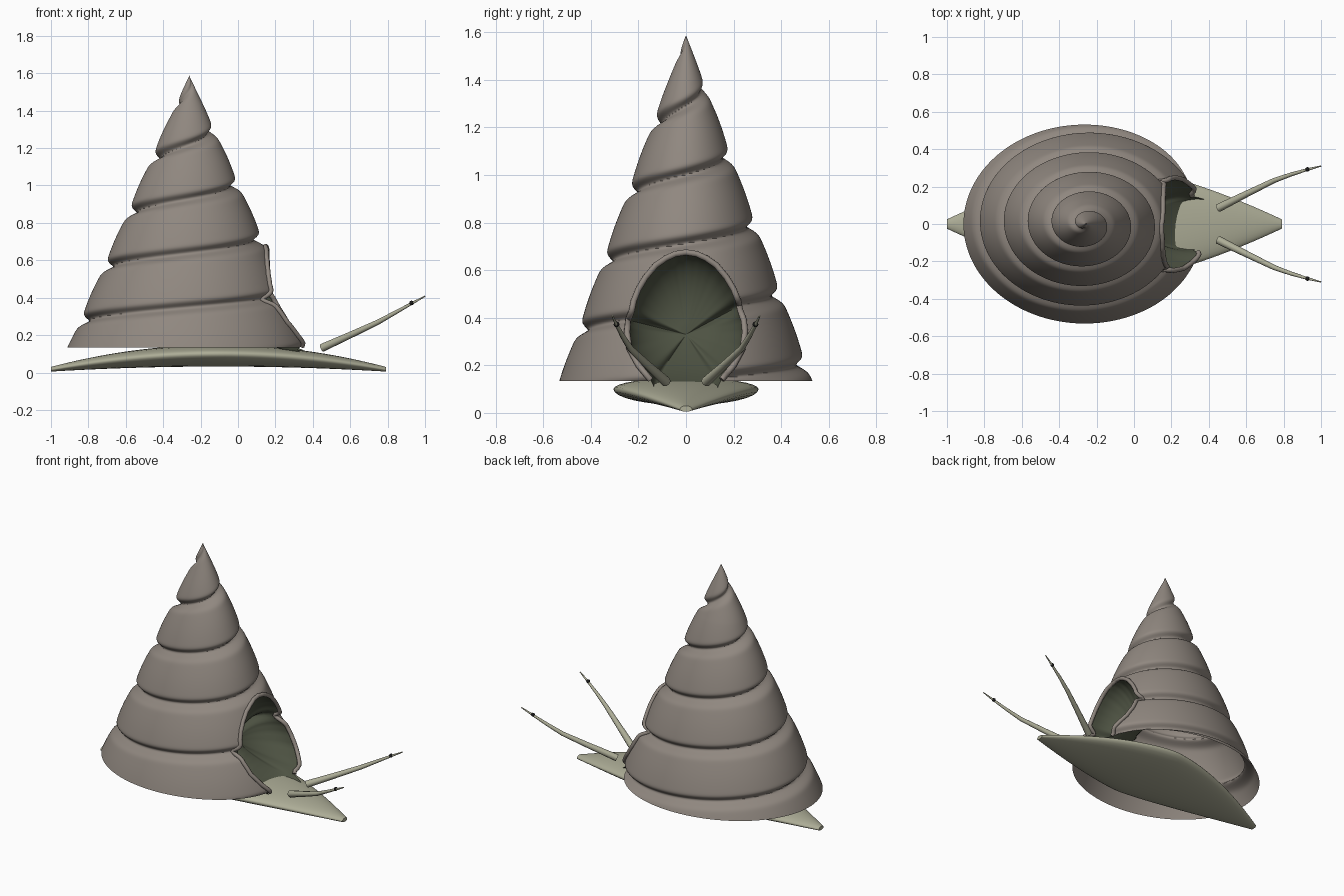
import bpy, bmesh
from math import sin, cos, pi, exp, sqrt, asin
from mathutils import Vector

if "Cube" in bpy.data.objects:
    bpy.data.objects.remove(bpy.data.objects["Cube"])

CX, BASE, APEX, PITCH = -0.26, 0.135, 1.588, 0.29


def material(name, rgb):
    m = bpy.data.materials.new(name)
    m.diffuse_color = (*rgb, 1)
    m.use_nodes = True
    m.node_tree.nodes["Principled BSDF"].inputs["Base Color"].default_value = m.diffuse_color
    return m


SHELL = material("shell_brown", (0.28, 0.245, 0.215))
SKIN = material("skin_olive", (0.42, 0.42, 0.31))
DARK = material("dark_olive", (0.075, 0.085, 0.055))
BLACK = material("eye_black", (0.01, 0.01, 0.01))


def finish(name, bm, mat, angle=60):
    bmesh.ops.remove_doubles(bm, verts=bm.verts, dist=1e-5)
    bmesh.ops.recalc_face_normals(bm, faces=bm.faces)
    me = bpy.data.meshes.new(name)
    bm.to_mesh(me)
    bm.free()
    ob = bpy.data.objects.new(name, me)
    bpy.context.collection.objects.link(ob)
    me.materials.append(mat)
    bpy.context.view_layer.objects.active = ob
    ob.select_set(True)
    bpy.ops.object.shade_smooth_by_angle(angle=angle * pi / 180)
    ob.select_set(False)
    return ob


def loft(rings, keep=lambda c: True, caps=False):
    bm = bmesh.new()
    vs = [[bm.verts.new(p) for p in r] for r in rings]
    n = len(rings[0])
    for a, b in zip(vs, vs[1:]):
        for i in range(n):
            q = (a[i], a[(i + 1) % n], b[(i + 1) % n], b[i])
            if keep(sum((v.co for v in q), Vector()) / 4):
                bm.faces.new(q)
    if caps:
        bm.faces.new(vs[0])
        bm.faces.new(vs[-1])
    return bm


def tube(name, pts, radii, bevel, mat):
    cu = bpy.data.curves.new(name, 'CURVE')
    cu.dimensions = '3D'
    cu.bevel_depth, cu.bevel_resolution, cu.use_fill_caps = bevel, 3, True
    sp = cu.splines.new('POLY')
    sp.points.add(len(pts) - 1)
    for p, co, r in zip(sp.points, pts, radii):
        p.co, p.radius = (*co, 1), r
    sp.use_smooth = True
    ob = bpy.data.objects.new(name, cu)
    bpy.context.collection.objects.link(ob)
    cu.materials.append(mat)
    return ob


# Spiral cone surface: helical groove cut into a tapering ellipse
def radius(th, z):
    line = max(0, 0.441 * (APEX - z))
    f = ((z - 0.42 - PITCH * th / (2 * pi)) / PITCH) % 1
    d = min(f, 1 - f) * PITCH
    k = min(1, line / 0.15)
    return line + k * (0.011 * sin(pi * f) - 0.045 * exp(-(d / 0.024) ** 2))


def surface(th, z, out=0):
    r = radius(th, z) + out
    return Vector((CX + r * cos(th), 0.82 * r * sin(th), z))


def on_front(y, z, out=0):
    th = 0
    for _ in range(12):
        th = asin(max(-1, min(1, y / (0.82 * (radius(th, z) + out)))))
    return surface(th, z, out)


# Mouth outline as half width per height
MOUTH = [(.10, .13), (.14, .15), (.2, .2), (.27, .238), (.34, .248), (.39, .243), (.43, .228),
         (.47, .22), (.52, .2), (.57, .17), (.62, .128), (.65, .085), (.668, .045), (.675, 0)]


def in_mouth(c):
    if c.x < CX:
        return False
    for (z0, y0), (z1, y1) in zip(MOUTH, MOUTH[1:]):
        if z0 <= c.z <= z1:
            return abs(c.y) < y0 + (y1 - y0) * (c.z - z0) / (z1 - z0)
    return False


# Shell
N, M = 224, 180
rings = [[surface(-pi + 2 * pi * i / N, BASE + (APEX - BASE) * j / M) for i in range(N)]
         for j in range(M + 1)]
finish("shell", loft(rings, lambda c: not in_mouth(c)), SHELL)

# Mouth lip and recessed dark interior
arc = []
for (z0, y0), (z1, y1) in zip(MOUTH, MOUTH[1:]):
    arc += [(y0 + (y1 - y0) * k / 4, z0 + (z1 - z0) * k / 4) for k in range(4)]
arc = arc + [(0, .675)] + [(-y, z) for y, z in reversed(arc)]
lip = [on_front(y, z, 0.006) for y, z in arc if z > 0.13]
tube("mouth_lip", lip, [1] * len(lip), 0.013, SHELL)
edge = [on_front(y, z) for y, z in arc]
mid = Vector((0.24, 0, 0.33))
bowl = []
for k in range(11):
    s = cos(k / 10 * pi / 2)
    bowl.append([mid + (p - mid) * s - Vector((0.25 * sqrt(max(0, 1 - s * s)), 0, 0)) for p in edge])
finish("mouth_interior", loft(bowl), DARK)

# Foot: leaf shape with arched top and shallow keel below
rings = []
for j in range(49):
    x = -1 + 1.79 * j / 48
    t = abs(x + 0.105) / 0.895
    w = 0.025 + 0.28 * (1 - t ** 1.5)
    rise = 1 - t * t
    top, rim, bot = 0.03 + 0.118 * rise, 0.015 + 0.085 * rise, 0.005 + 0.027 * rise
    ring = []
    for i in range(32):
        a = 2 * pi * i / 32
        h = (top - rim) if sin(a) > 0 else (rim - bot)
        ring.append((x, w * cos(a), rim + h * sin(a)))
    rings.append(ring)
finish("foot", loft(rings, caps=True), SKIN)

# Tentacles with eyes
for side, tag in ((1, "left"), (-1, "right")):
    path = [(.45, .085, .132), (.6, .16, .2), (.75, .233, .27), (.84, .265, .32), (.93, .292, .37), (1, .31, .408)]
    tube(tag + "_tentacle", [(x, side * y, z) for x, y, z in path],
         [1, .8, .62, .48, .33, .15], 0.022, SKIN)
    bm = bmesh.new()
    bmesh.ops.create_uvsphere(bm, u_segments=16, v_segments=10, radius=0.012)
    bmesh.ops.translate(bm, verts=bm.verts, vec=(.928, side * .292, .372))
    finish(tag + "_eye", bm, BLACK)
